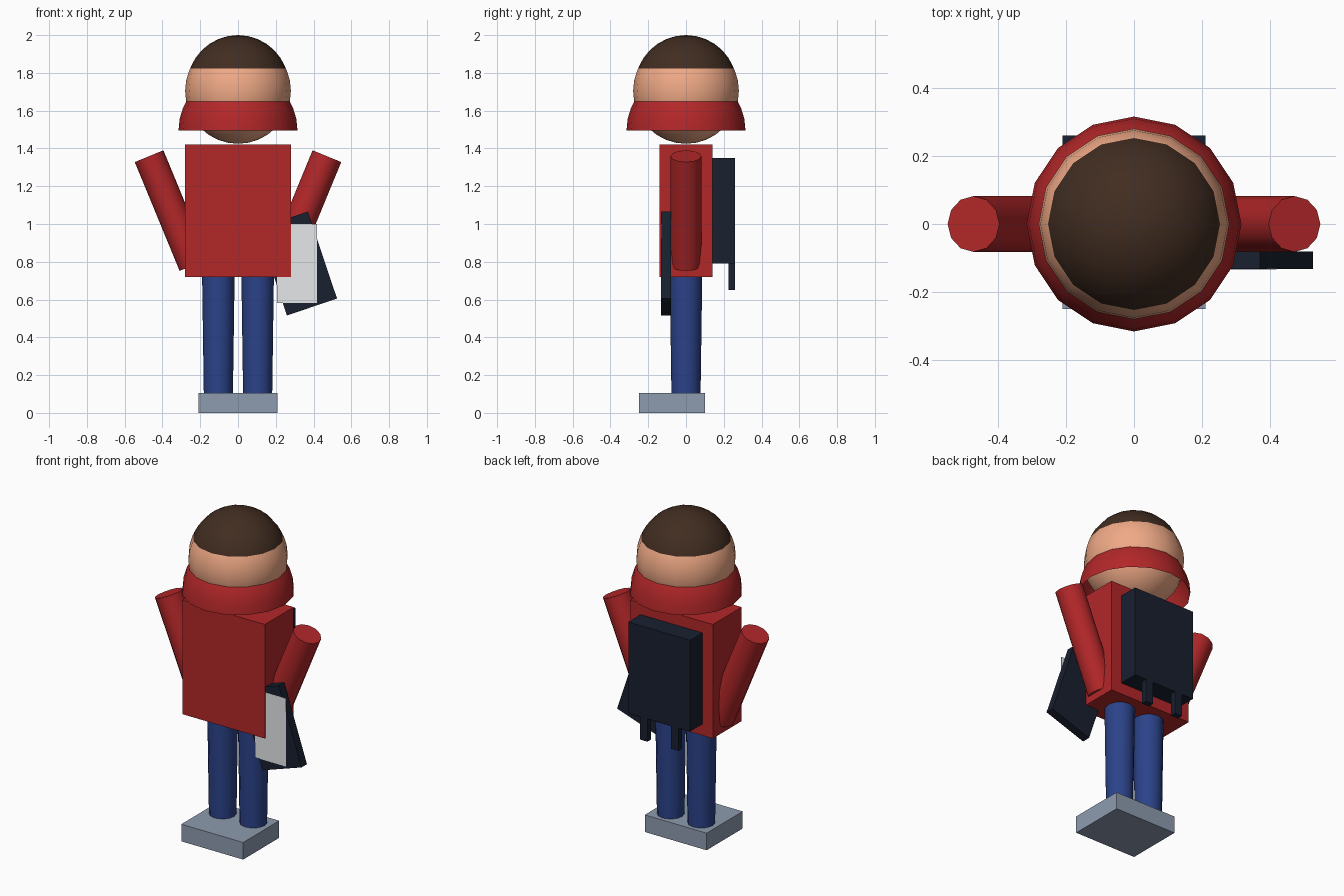
import bpy, bmesh
from math import radians
from mathutils import Matrix

if "Cube" in bpy.data.objects:
    bpy.data.objects.remove(bpy.data.objects["Cube"])


def material(name, rgb):
    m = bpy.data.materials.new(name)
    m.diffuse_color = (*rgb, 1)
    m.use_nodes = True
    m.node_tree.nodes["Principled BSDF"].inputs["Base Color"].default_value = m.diffuse_color
    return m


RED = material("red", (0.45, 0.02, 0.022))
SKIN = material("skin", (0.87, 0.40, 0.24))
HAIR = material("brown", (0.053, 0.026, 0.015))
BLUE = material("blue", (0.024, 0.055, 0.25))
DARK = material("dark_navy", (0.009, 0.014, 0.028))
PAPER = material("off_white", (0.78, 0.80, 0.82))
GREY = material("blue_grey", (0.27, 0.33, 0.43))


def finish(name, bm, mat, loc, tilt=0, smooth=False):
    """Turn a bmesh into a placed object; tilt turns it about y."""
    me = bpy.data.meshes.new(name)
    bm.to_mesh(me)
    bm.free()
    me.materials.append(mat)
    ob = bpy.data.objects.new(name, me)
    bpy.context.collection.objects.link(ob)
    ob.location = loc
    ob.rotation_euler.y = radians(tilt)
    if smooth:
        bpy.ops.object.select_all(action='DESELECT')
        ob.select_set(True)
        bpy.context.view_layer.objects.active = ob
        bpy.ops.object.shade_smooth_by_angle(angle=radians(40))
    return ob


def box(name, mat, x, y, z, tilt=0):
    """Box from its (min, max) range on each axis."""
    bm = bmesh.new()
    size = [b - a for a, b in (x, y, z)]
    bmesh.ops.create_cube(bm, size=1, matrix=Matrix.Diagonal((*size, 1)))
    return finish(name, bm, mat, [(a + b) / 2 for a, b in (x, y, z)], tilt)


def tube(name, mat, r_bottom, r_top, length, loc, tilt=0):
    bm = bmesh.new()
    bmesh.ops.create_cone(bm, cap_ends=True, segments=12, radius1=r_bottom,
                          radius2=r_top, depth=length)
    return finish(name, bm, mat, loc, tilt, smooth=True)


def ball(name, mat, radius, z, dome=False):
    """Sphere, or its open upper half."""
    bm = bmesh.new()
    bmesh.ops.create_uvsphere(bm, u_segments=16, v_segments=16, radius=radius)
    if dome:
        low = [v for v in bm.verts if v.co.z < -0.001]
        bmesh.ops.delete(bm, geom=low, context='VERTS')
    return finish(name, bm, mat, (0, 0, z), smooth=True)


# Head, hair cap and flared collar (both domes sink into the head)
ball("head", SKIN, 0.28, 1.705)
ball("hair", HAIR, 0.27, 1.73, dome=True)
ball("collar", RED, 0.315, 1.495, dome=True)

# Body and base
box("torso", RED, (-0.28, 0.28), (-0.14, 0.14), (0.72, 1.42))
box("shoes", GREY, (-0.21, 0.21), (-0.25, 0.10), (0, 0.105))

# Backpack
box("backpack", DARK, (-0.21, 0.21), (0.138, 0.26), (0.79, 1.35))

# Mirrored limbs and pack straps
for side, s in (("left", -1), ("right", 1)):
    tube(side + "_arm", RED, 0.082, 0.082, 0.623, (s * 0.352, 0, 1.071), s * 22.4)
    tube(side + "_leg", BLUE, 0.077, 0.086, 0.63, (s * 0.104, 0, 0.41))
    box(side + "_strap", DARK, (s * 0.105 - 0.025, s * 0.105 + 0.025),
        (0.225, 0.26), (0.65, 0.79))

# Tilted folder with a sheet of paper on its front
box("folder", DARK, (0.1745, 0.4545), (-0.132, -0.08), (0.548, 1.034), tilt=-18.5)
box("paper", PAPER, (0.207, 0.418), (-0.133, -0.130), (0.582, 1.0))
